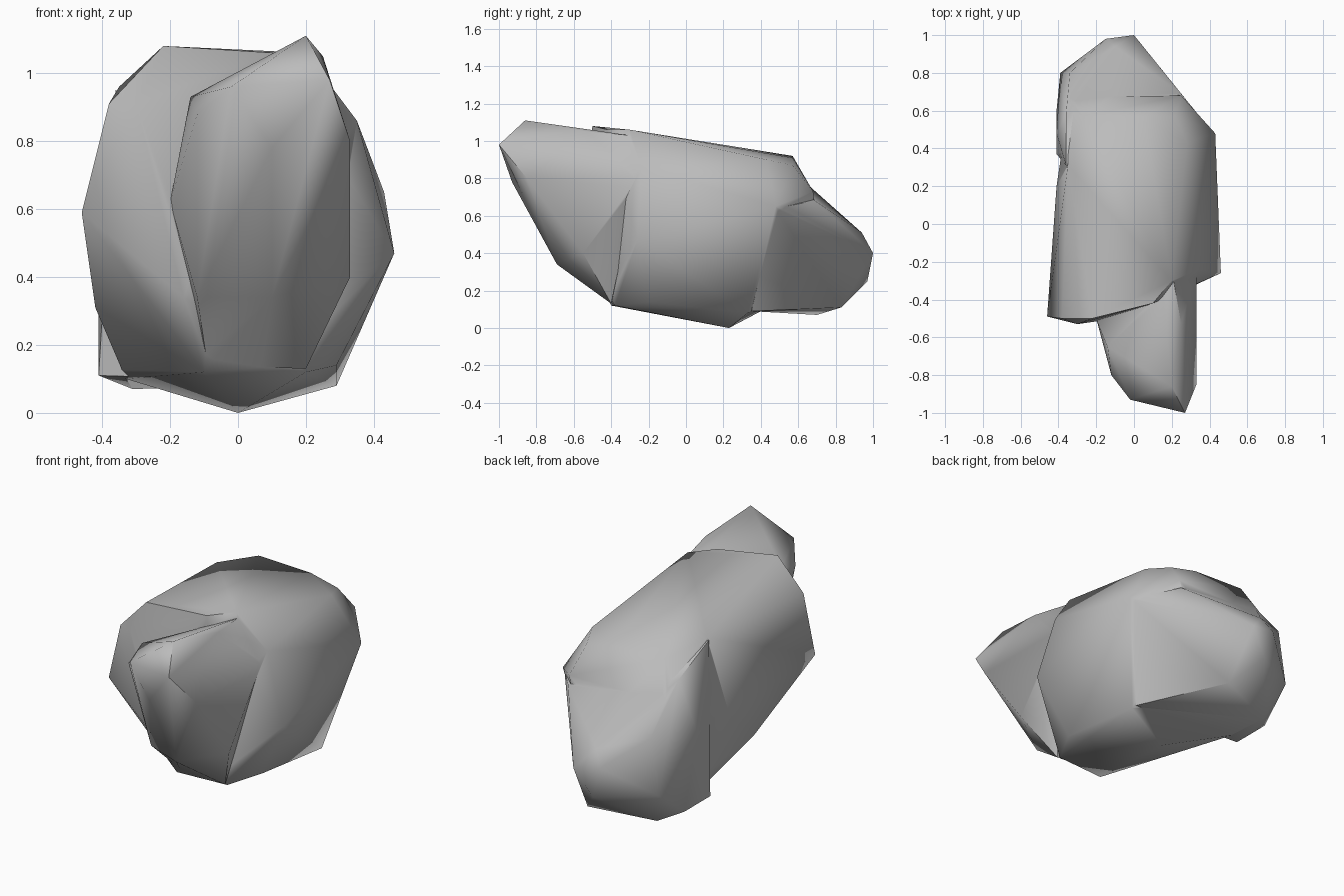
import bpy
import bmesh
import math

default_cube = bpy.data.objects.get("Cube")
if default_cube:
    bpy.data.objects.remove(default_cube, do_unlink=True)

# Plain stone colour
stone = bpy.data.materials.new("grey_stone")
stone.use_nodes = True
stone_colour = (0.5, 0.5, 0.5, 1)
stone.diffuse_color = stone_colour
shader = stone.node_tree.nodes["Principled BSDF"]
shader.inputs["Base Color"].default_value = stone_colour
shader.inputs["Roughness"].default_value = 0.9


def stone_lump(name, corners):
    """Wrap a convex lump of stone around its corner points."""
    mesh = bpy.data.meshes.new(name)
    bm = bmesh.new()
    for corner in corners:
        bm.verts.new(corner)
    hull = bmesh.ops.convex_hull(bm, input=list(bm.verts))
    spare = set(hull["geom_interior"]) | set(hull["geom_unused"])
    loose = [v for v in spare if isinstance(v, bmesh.types.BMVert) and v.is_valid]
    bmesh.ops.delete(bm, geom=loose, context="VERTS")
    bmesh.ops.recalc_face_normals(bm, faces=list(bm.faces))
    bm.to_mesh(mesh)
    bm.free()
    mesh.materials.append(stone)
    lump = bpy.data.objects.new(name, mesh)
    bpy.context.collection.objects.link(lump)
    return lump


# Broad middle of the rock, undercut at its lower left
rock = stone_lump("rock", [
    (-.46, -.49, .59), (-.38, -.5, .91), (-.3, -.53, .91),
    (-.42, 0, .31), (-.16, -.51, .34), (-.1, -.4, .12),
    (-.22, -.5, 1.08), (.2, -.3, 1.06), (.1, -.42, 1.06),
    (.35, -.24, .86), (.46, -.26, .47), (.43, .48, .65),
    (.2, -.38, .12), (.29, -.2, .14), (.29, .33, .08),
    (0, .23, 0), (-.41, .2, .5), (-.33, .42, .1),
    (.28, .43, .9), (.22, .57, .87), (.05, .57, .91),
    (-.35, .31, .96), (-.27, .57, .92), (-.34, .67, .73),
    (.25, .68, .73), (.2, .69, .55), (-.3, .6, .2),
])

# Lower, tapering rear
rear = stone_lump("rock_rear", [
    (-.36, .31, .95), (-.36, .58, .83), (.25, .69, .68),
    (-.34, .8, .58), (-.1, .94, .51), (0, 1, .4),
    (-.15, .98, .43), (-.1, .97, .25), (-.39, .8, .27),
    (-.41, .6, .11), (-.41, .37, .11), (-.31, .7, .07),
    (.03, .83, .11), (-.41, .48, .5), (.42, .48, .64),
    (.28, .35, .09),
])

# Overhanging spur at the front
spur = stone_lump("rock_front_spur", [
    (.2, -.86, 1.11), (.27, -1, .98), (-.02, -.93, .96),
    (-.12, -.8, .88), (-.14, -.65, .93), (.33, -.85, .8),
    (.24, -.68, 1.05), (.25, -.53, 1.05), (.21, -.3, 1.03),
    (.33, -.55, .4), (.1, -.93, .78), (.12, -.78, .55),
    (.1, -.69, .34), (.2, -.4, .13), (-.09, -.39, .14),
    (-.12, -.6, .34), (-.2, -.5, .62), (.33, -.26, .8),
])

# Fuse the lumps into one solid stone
bpy.ops.object.select_all(action="DESELECT")
bpy.context.view_layer.objects.active = rock
rock.select_set(True)
for lump in (rear, spur):
    union = rock.modifiers.new("fuse", "BOOLEAN")
    union.operation = "UNION"
    union.solver = "EXACT"
    union.object = lump
    bpy.ops.object.modifier_apply(modifier=union.name)
    bpy.data.objects.remove(lump, do_unlink=True)

# Worn, softly rounded shading that keeps the hardest ridges
bpy.ops.object.shade_smooth_by_angle(angle=math.radians(60))
